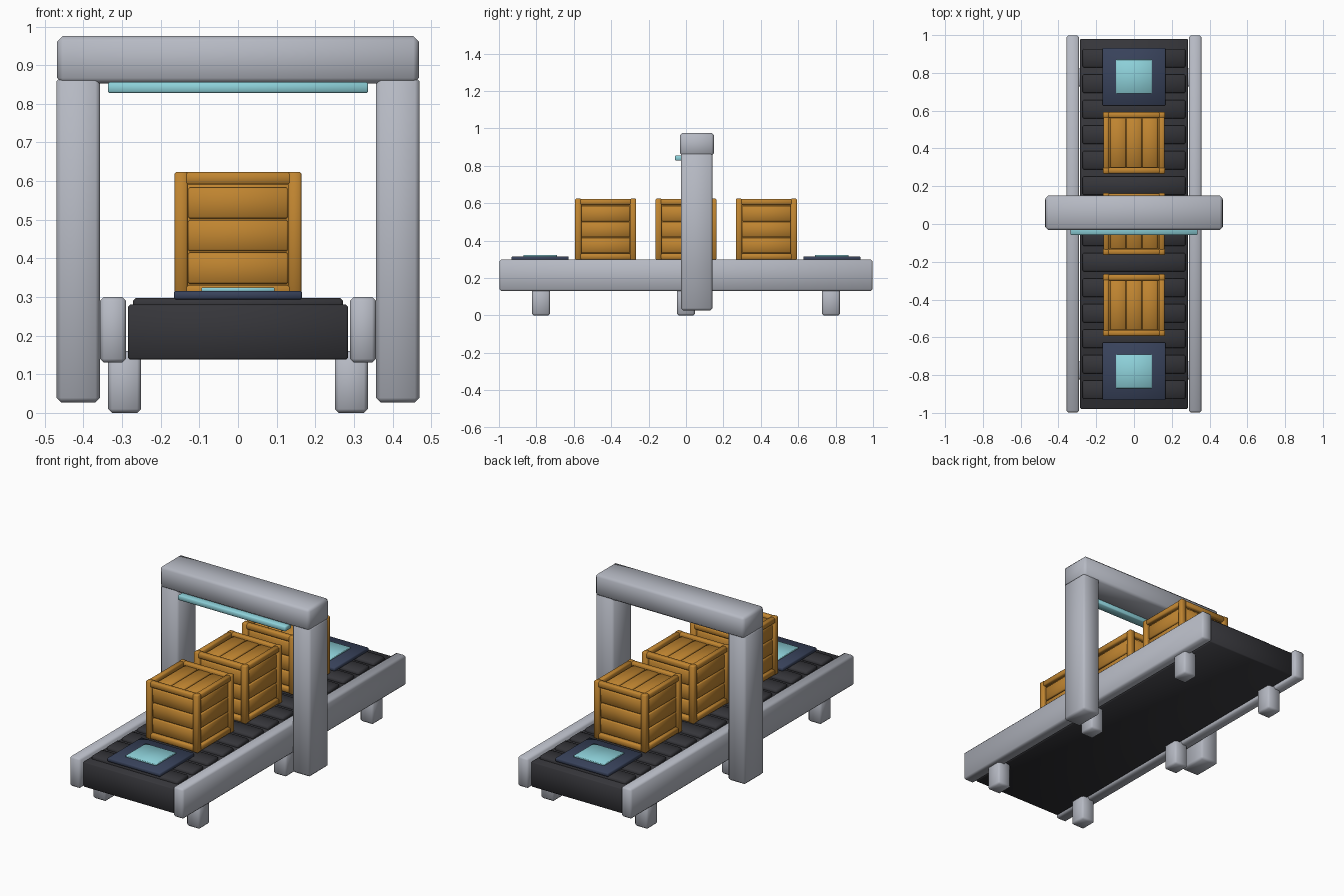
import bpy, bmesh, math
from mathutils import Matrix

if "Cube" in bpy.data.objects:
    bpy.data.objects.remove(bpy.data.objects["Cube"])


def material(name, rgb):
    m = bpy.data.materials.new(name)
    m.diffuse_color = (*rgb, 1)
    m.use_nodes = True
    m.node_tree.nodes["Principled BSDF"].inputs["Base Color"].default_value = m.diffuse_color
    return m


METAL = material("light grey metal", (0.47, 0.49, 0.55))
RUBBER = material("dark rubber", (0.036, 0.036, 0.042))
WOOD = material("orange wood", (0.53, 0.235, 0.03))
NAVY = material("navy plate", (0.04, 0.055, 0.105))
GLOW = material("pale cyan", (0.27, 0.64, 0.70))


def boxes(name, spans, mat, bevel, loc=(0, 0, 0)):
    """One bevelled object from boxes given as (x0, x1, y0, y1, z0, z1)."""
    bm = bmesh.new()
    for x0, x1, y0, y1, z0, z1 in spans:
        centre = Matrix.Translation(((x0 + x1) / 2, (y0 + y1) / 2, (z0 + z1) / 2))
        size = Matrix.Diagonal((x1 - x0, y1 - y0, z1 - z0, 1))
        bmesh.ops.create_cube(bm, size=1, matrix=centre @ size)
    mesh = bpy.data.meshes.new(name)
    bm.to_mesh(mesh)
    bm.free()
    mesh.materials.append(mat)
    ob = bpy.data.objects.new(name, mesh)
    ob.location = loc
    bpy.context.collection.objects.link(ob)
    mod = ob.modifiers.new("soft edges", 'BEVEL')
    mod.width = bevel
    mod.segments = 1
    bpy.ops.object.select_all(action='DESELECT')
    ob.select_set(True)
    bpy.context.view_layer.objects.active = ob
    bpy.ops.object.modifier_apply(modifier=mod.name)
    bpy.ops.object.shade_smooth_by_angle(angle=math.radians(60))
    return ob


# Belt body and raised slats
boxes("belt", [(-0.285, 0.285, -0.98, 0.98, 0.138, 0.28)], RUBBER, 0.005)
slats = []
for i in range(14):
    y = (i - 6.5) * 0.135
    slats.append((-0.272, 0.272, y - 0.05, y + 0.05, 0.265, 0.298))
boxes("belt_slats", slats, RUBBER, 0.008)

# Side rails, feet and gantry posts, mirrored left and right
for side, s in (("left", -1), ("right", 1)):
    def span(a, b):
        return tuple(sorted((s * a, s * b)))
    boxes(side + "_rail", [(*span(0.29, 0.357), -0.998, 0.998, 0.13, 0.30)], METAL, 0.01)
    boxes(side + "_feet", [(*span(0.251, 0.336), y - 0.048, y + 0.048, 0.0, 0.16)
                           for y in (-0.775, 0, 0.775)], METAL, 0.01)
    boxes(side + "_gantry_post", [(*span(0.357, 0.47), -0.028, 0.142, 0.027, 0.87)],
          METAL, 0.012)

# Gantry beam and scanner light strip
boxes("gantry_beam", [(-0.468, 0.468, -0.033, 0.15, 0.853, 0.976)], METAL, 0.014)
boxes("scanner_light", [(-0.337, 0.337, -0.058, -0.005, 0.828, 0.856)], GLOW, 0.004)

# Glowing floor pads at both ends
for end, y in (("front", -0.78), ("back", 0.78)):
    boxes(end + "_pad", [(-0.166, 0.166, y - 0.153, y + 0.153, 0.294, 0.316)], NAVY, 0.004)
    boxes(end + "_pad_glow", [(-0.095, 0.095, y - 0.09, y + 0.09, 0.314, 0.324)], GLOW, 0.002)


def crate_parts():
    h, w, top = 0.164, 0.034, 0.326     # half width, frame width, height
    parts = [(-0.142, 0.142, -0.142, 0.142, 0.01, top - 0.026)]   # core
    for a in (-1, 1):
        lo, hi = sorted((a * h, a * (h - w)))
        # corner posts
        for b in (-1, 1):
            parts.append((lo, hi, *sorted((b * h, b * (h - w))), 0, top))
        # top and bottom frame bars
        for z in (0, top - w):
            parts.append((lo + 0.002, hi - 0.002, -h + 0.01, h - 0.01, z + 0.001, z + w - 0.001))
            parts.append((-h + 0.01, h - 0.01, lo + 0.002, hi - 0.002, z + 0.001, z + w - 0.001))
        # three horizontal planks on each wall
        p, q = sorted((a * 0.13, a * 0.152))
        for i in range(3):
            z = 0.036 + i * 0.0845
            parts.append((p, q, -0.13, 0.13, z, z + 0.081))
            parts.append((-0.13, 0.13, p, q, z, z + 0.081))
    # three lid planks
    for i in (-1, 0, 1):
        parts.append((i * 0.084 - 0.04, i * 0.084 + 0.04, -0.132, 0.132, top - 0.04, top - 0.014))
    return parts


# Crates riding on the belt
for name, y in (("front_crate", -0.43), ("middle_crate", 0), ("back_crate", 0.43)):
    boxes(name, crate_parts(), WOOD, 0.005, (0, y, 0.298))
